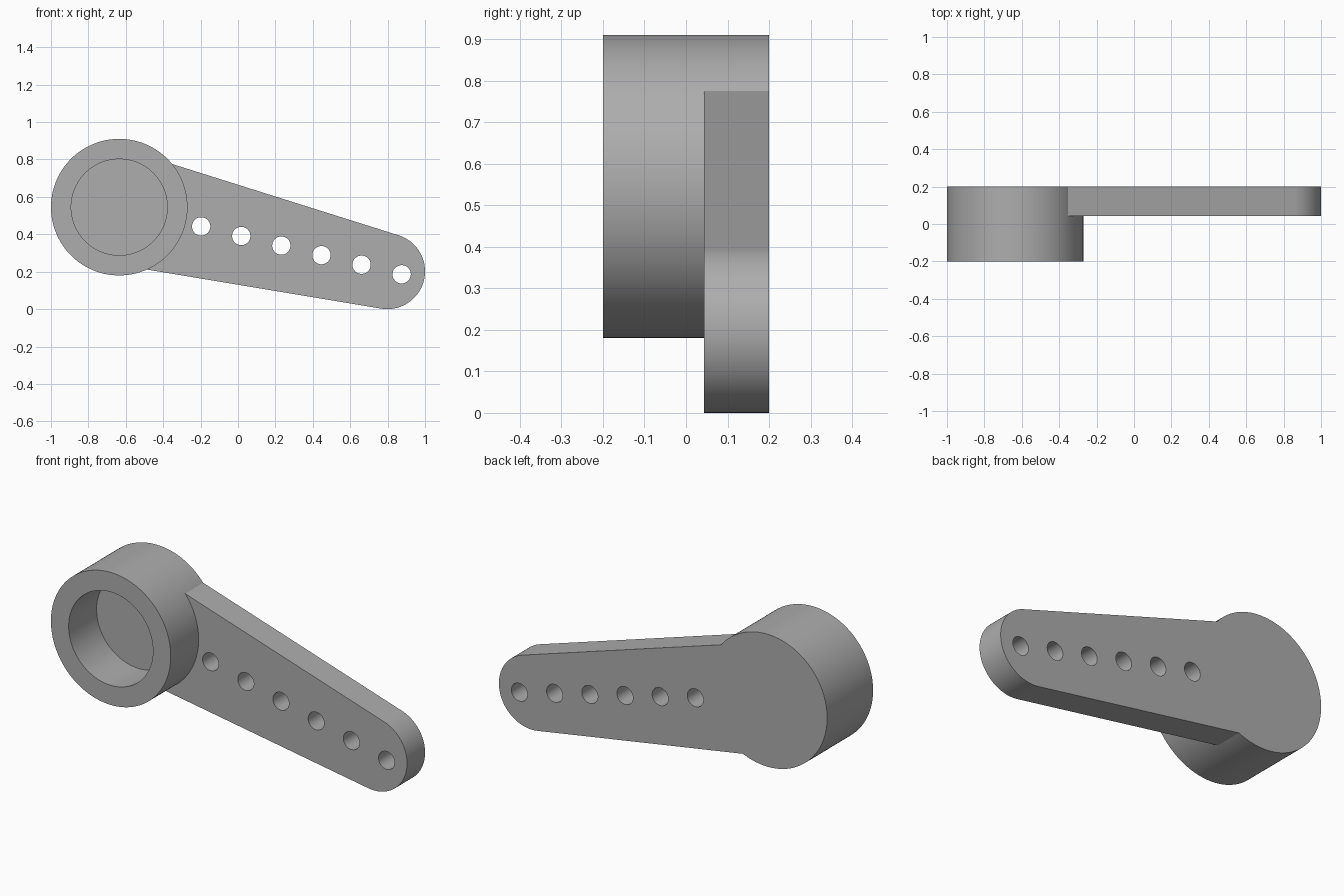
import bpy
import bmesh
from math import radians, atan2, asin, hypot, sin, cos, pi

cube = bpy.data.objects.get("Cube")
if cube:
    bpy.data.objects.remove(cube, do_unlink=True)

HUB, HUB_R, BORE_R = (-0.635, 0.545), 0.365, 0.257
TIP, TIP_R, ROOT_R = (0.798, 0.202), 0.202, 0.305
FRONT, WEB, BACK = -0.2, 0.043, 0.2

grey = bpy.data.materials.new("grey plastic")
grey.use_nodes = True
colour = (0.42, 0.42, 0.42, 1)
grey.diffuse_color = colour
grey.node_tree.nodes["Principled BSDF"].inputs["Base Color"].default_value = colour


def arc(centre, r, start, end, steps):
    angles = [start + (end - start) * i / steps for i in range(steps + 1)]
    return [(centre[0] + r * cos(a), centre[1] + r * sin(a)) for a in angles]


def circle(centre, r, steps):
    return arc(centre, r, 0, 2 * pi, steps)[:-1]


def prism(name, outline, y0, y1):
    """Extrude an outline in the xz plane from y0 to y1."""
    bm = bmesh.new()
    face = bm.faces.new([bm.verts.new((x, y0, z)) for x, z in outline])
    ext = bmesh.ops.extrude_face_region(bm, geom=[face])
    moved = [v for v in ext["geom"] if isinstance(v, bmesh.types.BMVert)]
    bmesh.ops.translate(bm, verts=moved, vec=(0, y1 - y0, 0))
    bmesh.ops.recalc_face_normals(bm, faces=bm.faces)
    mesh = bpy.data.meshes.new(name)
    bm.to_mesh(mesh)
    bm.free()
    mesh.materials.append(grey)
    ob = bpy.data.objects.new(name, mesh)
    bpy.context.collection.objects.link(ob)
    return ob


def combine(target, tool, operation):
    """Apply a boolean and discard the tool."""
    bpy.context.view_layer.objects.active = target
    mod = target.modifiers.new(operation, "BOOLEAN")
    mod.operation, mod.solver, mod.object = operation, "EXACT", tool
    bpy.ops.object.modifier_apply(modifier=mod.name)
    bpy.data.objects.remove(tool, do_unlink=True)


# Hub joined to a tapered arm whose sides are tangent to the rounded tip
dx, dz = TIP[0] - HUB[0], TIP[1] - HUB[1]
axis = atan2(dz, dx)
spread = pi / 2 - asin((ROOT_R - TIP_R) / hypot(dx, dz))
outline = arc(TIP, TIP_R, axis - spread, axis + spread, 48)
outline += [arc(HUB, ROOT_R, axis + s, axis + s, 1)[0] for s in (spread, -spread)]
lever = prism("lever_arm_with_hub", circle(HUB, HUB_R, 128), FRONT, BACK)
combine(lever, prism("arm", outline, WEB, BACK), "UNION")

# Blind bore in the hub
combine(lever, prism("bore_cutter", circle(HUB, BORE_R, 96), FRONT - 0.1, WEB), "DIFFERENCE")

# Row of through holes along the arm
for i in range(6):
    centre = (-0.197 + 0.2144 * i, 0.442 - 0.0512 * i)
    cutter = prism("hole_cutter", circle(centre, 0.049, 40), WEB - 0.1, BACK + 0.1)
    combine(lever, cutter, "DIFFERENCE")

# Smooth round walls with crisp rims
bpy.ops.object.select_all(action="DESELECT")
lever.select_set(True)
bpy.context.view_layer.objects.active = lever
bpy.ops.object.shade_smooth_by_angle(angle=radians(30))
